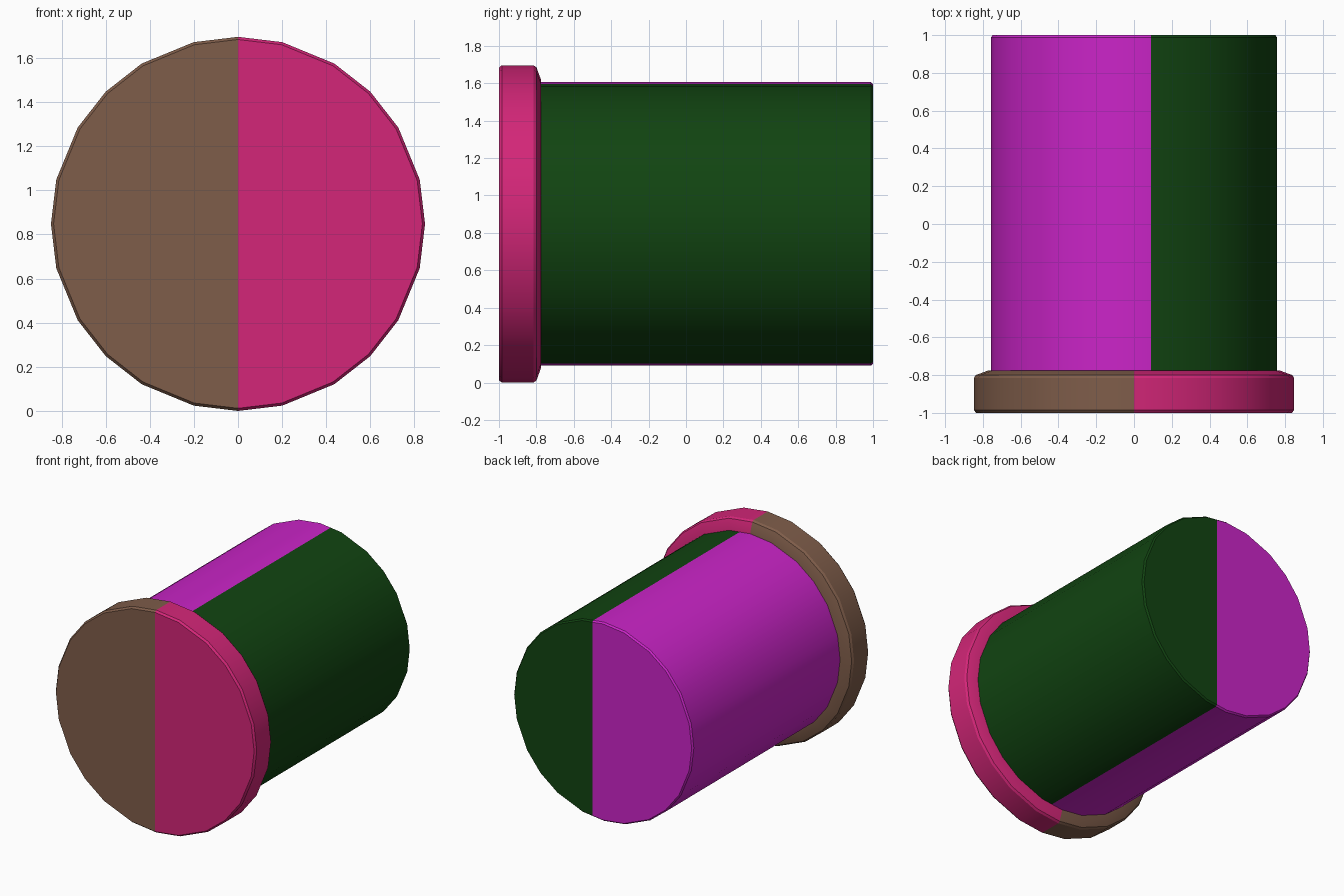
import bpy, bmesh, math

cube = bpy.data.objects.get("Cube")
if cube:
    bpy.data.objects.remove(cube, do_unlink=True)

CENTRE_Z = 0.848
# Facet angles of one quarter turn, repeated four times around the axis
QUARTER = [0, 13.7, 31, 45, 59, 76.3]
ANGLES = [math.radians(q * 90 + a) for q in range(4) for a in QUARTER]


def linear(c):
    c /= 255
    return c / 12.92 if c <= 0.04045 else ((c + 0.055) / 1.055) ** 2.4


def material(name, rgb):
    colour = [linear(c) for c in rgb] + [1]
    mat = bpy.data.materials.new(name)
    mat.use_nodes = True
    mat.diffuse_color = colour
    bsdf = next(n for n in mat.node_tree.nodes if n.type == 'BSDF_PRINCIPLED')
    bsdf.inputs["Base Color"].default_value = colour
    bsdf.inputs["Roughness"].default_value = 0.6
    return mat


def two_tone_lathe(name, profile, split_x, mats):
    """Turn (radius, y) points about the y axis; colour either side of split_x."""
    bm = bmesh.new()
    rings = [[bm.verts.new((r * math.sin(a), y, CENTRE_Z + r * math.cos(a)))
              for a in ANGLES] for r, y in profile]
    n = len(ANGLES)
    for a, b in zip(rings, rings[1:]):
        for i in range(n):
            j = (i + 1) % n
            bm.faces.new((a[i], a[j], b[j], b[i]))
    bm.faces.new(rings[0])
    bm.faces.new(rings[-1])
    # Cut the colour boundary into the surface
    bmesh.ops.bisect_plane(bm, geom=bm.verts[:] + bm.edges[:] + bm.faces[:], dist=1e-5,
                           plane_co=(split_x, 0, 0), plane_no=(1, 0, 0))
    bmesh.ops.recalc_face_normals(bm, faces=bm.faces[:])
    for f in bm.faces:
        f.material_index = int(f.calc_center_median().x > split_x)
    mesh = bpy.data.meshes.new(name)
    bm.to_mesh(mesh)
    bm.free()
    obj = bpy.data.objects.new(name, mesh)
    bpy.context.collection.objects.link(obj)
    for m in mats:
        mesh.materials.append(m)
    bpy.ops.object.select_all(action='DESELECT')
    obj.select_set(True)
    bpy.context.view_layer.objects.active = obj
    bpy.ops.object.shade_smooth_by_angle(angle=math.radians(30))
    return obj


brown = material("brown", (127, 93, 74))
pink = material("pink", (211, 38, 120))
magenta = material("magenta", (203, 36, 200))
green = material("dark_green", (17, 68, 17))

# Wide front cap with a softened front rim and a tapered back rim
two_tone_lathe("front_cap", [(0.836, -1.0), (0.848, -0.985), (0.848, -0.815),
                             (0.838, -0.80), (0.77, -0.775), (0.74, -0.775)],
               0.0, (brown, pink))

# Long barrel, its split offset from the middle
two_tone_lathe("barrel", [(0.758, -0.79), (0.758, 0.988), (0.748, 1.0)],
               0.09, (magenta, green))
